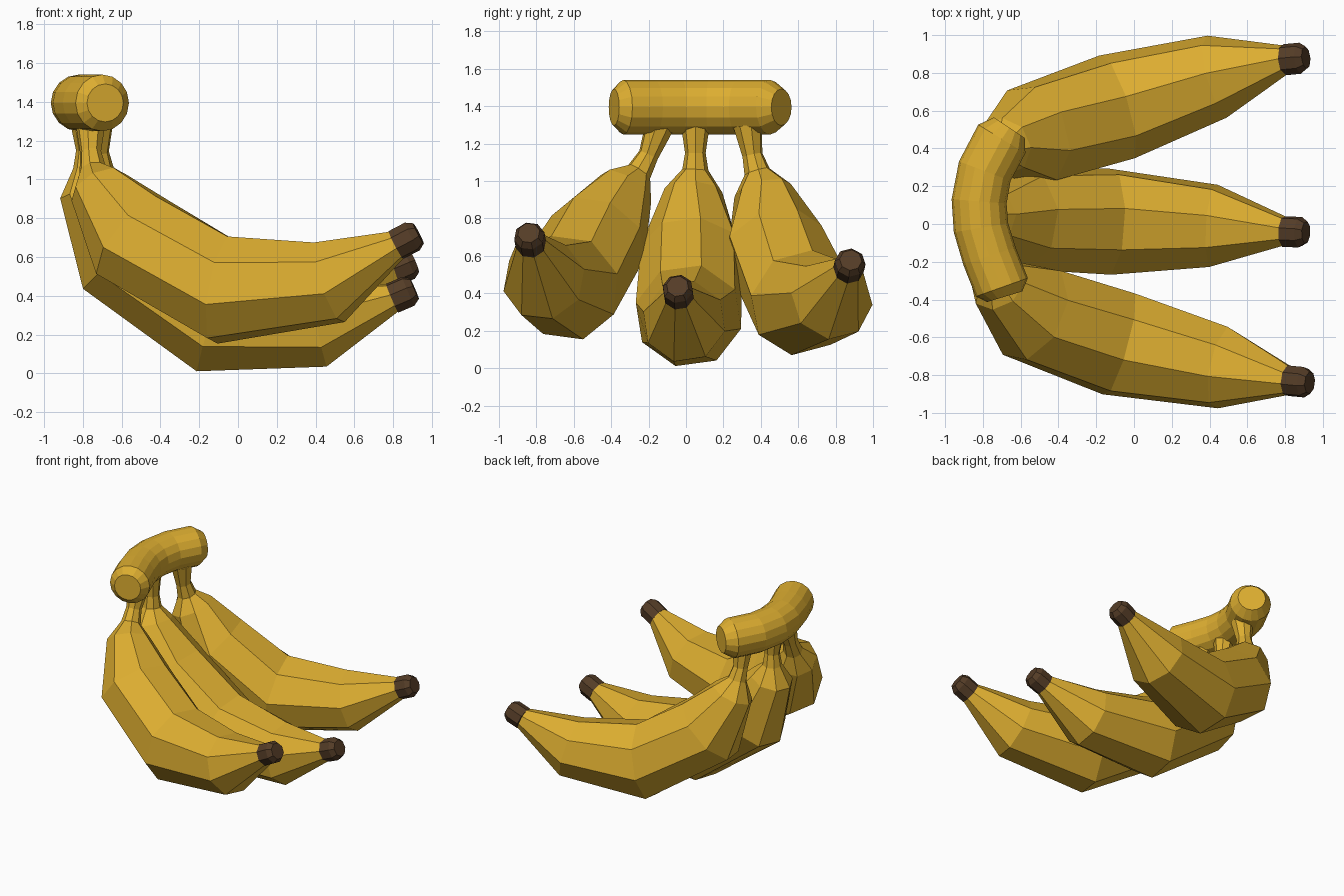
import bpy, bmesh, math
from mathutils import Vector

cube = bpy.data.objects.get("Cube")
if cube:
    bpy.data.objects.remove(cube, do_unlink=True)


def material(name, rgb):
    m = bpy.data.materials.new(name)
    m.use_nodes = True
    m.diffuse_color = (*rgb, 1)
    m.node_tree.nodes["Principled BSDF"].inputs["Base Color"].default_value = (*rgb, 1)
    return m


yellow = material("banana yellow", (0.72, 0.42, 0.03))
brown = material("tip brown", (0.09, 0.046, 0.02))


def sweep(name, path, radii, normal, sides, mat):
    """Loft polygon rings along a path, one vertex of each ring facing normal."""
    pts = [Vector(p) for p in path]
    normal = Vector(normal)
    bm = bmesh.new()
    rings = []
    for i, p in enumerate(pts):
        back = (p - pts[i - 1]).normalized() if i > 0 else Vector()
        ahead = (pts[i + 1] - p).normalized() if i < len(pts) - 1 else Vector()
        t = (back + ahead * 1.4).normalized()
        u = (normal - t * normal.dot(t)).normalized()
        v = t.cross(u)
        rings.append([])
        for k in range(sides):
            a = math.tau * k / sides
            rings[-1].append(bm.verts.new(p + radii[i] * (u * math.cos(a) + v * math.sin(a))))
    for a, b in zip(rings, rings[1:]):
        for k in range(sides):
            n = (k + 1) % sides
            bm.faces.new((a[k], a[n], b[n], b[k]))
    bm.faces.new(rings[0])
    bm.faces.new(rings[-1])
    bmesh.ops.recalc_face_normals(bm, faces=bm.faces)
    mesh = bpy.data.meshes.new(name)
    bm.to_mesh(mesh)
    bm.free()
    mesh.materials.append(mat)
    obj = bpy.data.objects.new(name, mesh)
    bpy.context.collection.objects.link(obj)
    return obj


# Bananas: stalk top, stalk middle, stalk base, shoulder, three body rings, tip
body_radii = [0.08, 0.055, 0.07, 0.155, 0.275, 0.29, 0.225, 0.078]
bananas = {
    "front_banana": ((-0.2, -0.86, 0.51), [
        (-0.76, -0.14, 1.30), (-0.76, -0.20, 1.14), (-0.75, -0.25, 1.05),
        (-0.72, -0.32, 0.96), (-0.54, -0.47, 0.70), (-0.08, -0.635, 0.43),
        (0.47, -0.76, 0.47), (0.82, -0.83, 0.665)], (0.925, -0.84, 0.72)),
    "middle_banana": ((0, -0.97, 0.25), [
        (-0.79, 0.05, 1.32), (-0.78, 0.05, 1.15), (-0.78, 0.05, 1.06),
        (-0.77, 0.04, 0.95), (-0.60, 0.03, 0.62), (-0.13, 0.013, 0.28),
        (0.42, -0.01, 0.25), (0.80, -0.04, 0.39)], (0.905, -0.045, 0.435)),
    "back_banana": ((-0.2, 0.78, 0.62), [
        (-0.72, 0.33, 1.30), (-0.72, 0.355, 1.14), (-0.71, 0.38, 1.05),
        (-0.69, 0.41, 0.95), (-0.54, 0.47, 0.66), (-0.09, 0.62, 0.35),
        (0.44, 0.78, 0.37), (0.80, 0.87, 0.53)], (0.905, 0.88, 0.575)),
}
for name, (normal, path, end) in bananas.items():
    sweep(name, path, body_radii, normal, 8, yellow)
    # Dark chamfered tip
    start, stop = Vector(path[-1]), Vector(end)
    tip_path = [start.lerp(stop, f) for f in (-0.05, 0.75, 1.05)]
    sweep(name + "_tip", tip_path, [0.083, 0.083, 0.06], normal, 8, brown)

# Curved crown stem with chamfered ends
stem = [(-0.685, -0.385), (-0.70, -0.335), (-0.765, -0.17), (-0.81, -0.02), (-0.82, 0.12),
        (-0.79, 0.28), (-0.70, 0.45), (-0.66, 0.51)]
sweep("crown_stem", [(x, y, 1.395) for x, y in stem],
      [0.098] + [0.146] * 6 + [0.098], (0, 0, 1), 16, yellow)
